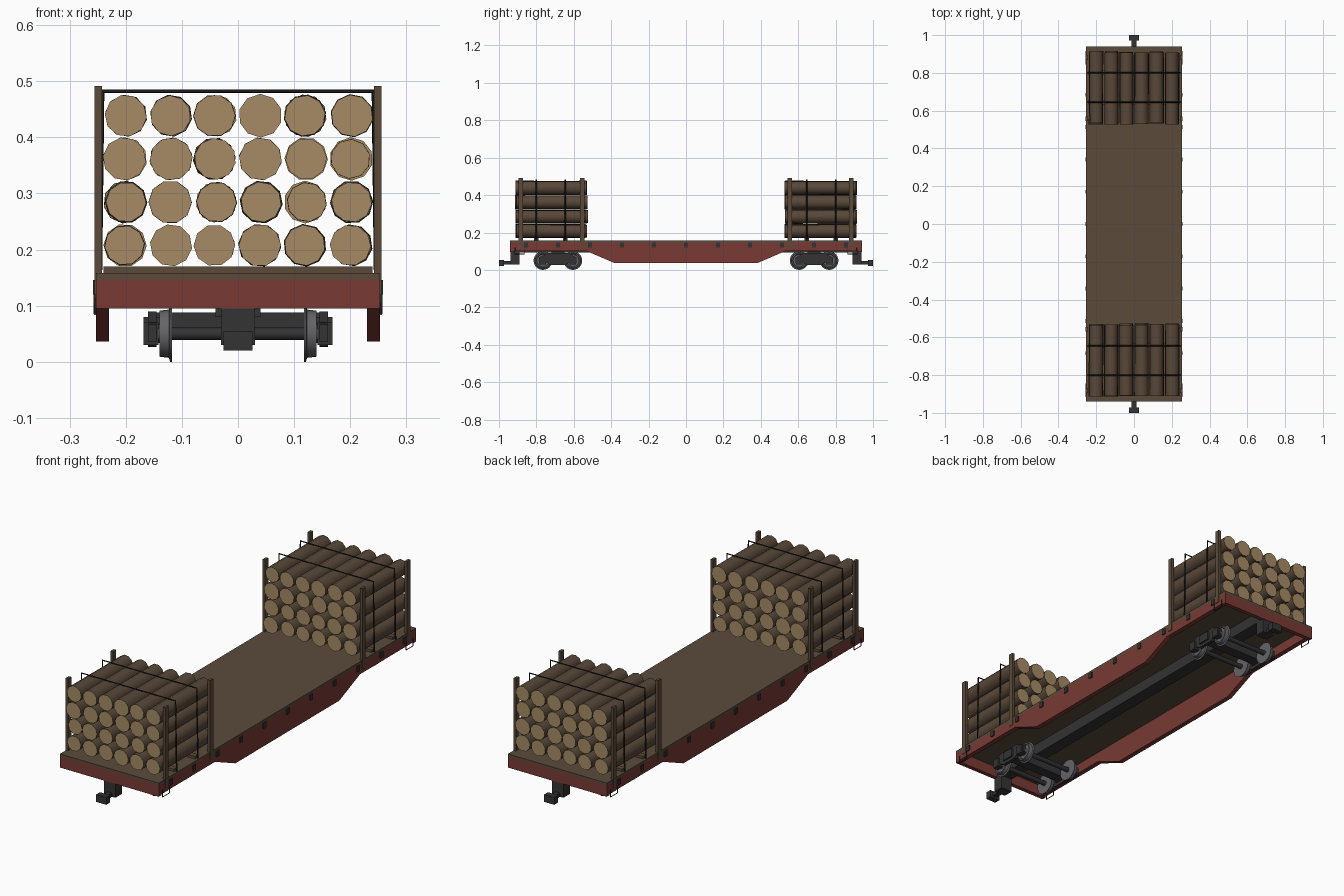
import bpy, bmesh, math, random
from mathutils import Matrix, Vector

random.seed(4)
if "Cube" in bpy.data.objects:
    bpy.data.objects.remove(bpy.data.objects["Cube"])


def material(name, r, g, b):
    m = bpy.data.materials.new(name)
    m.use_nodes = True
    m.diffuse_color = (r, g, b, 1)
    m.node_tree.nodes["Principled BSDF"].inputs["Base Color"].default_value = (r, g, b, 1)
    return m


RED = material("oxide red", 0.19, 0.042, 0.035)
WOOD = material("deck wood", 0.105, 0.07, 0.043)
BARK = material("bark", 0.098, 0.064, 0.04)
CUT = material("cut log end", 0.38, 0.26, 0.13)
IRON = material("dark iron", 0.033, 0.033, 0.035)
STEEL = material("wheel steel", 0.13, 0.13, 0.14)
STRAP = material("black strap", 0.01, 0.01, 0.011)


def finish(bm, name, mats, smooth=None):
    bmesh.ops.recalc_face_normals(bm, faces=bm.faces)
    me = bpy.data.meshes.new(name)
    bm.to_mesh(me)
    bm.free()
    for m in mats:
        me.materials.append(m)
    ob = bpy.data.objects.new(name, me)
    bpy.context.collection.objects.link(ob)
    if smooth:
        bpy.ops.object.select_all(action='DESELECT')
        ob.select_set(True)
        bpy.context.view_layer.objects.active = ob
        bpy.ops.object.shade_smooth_by_angle(angle=math.radians(smooth))
    return ob


def add_box(bm, x0, x1, y0, y1, z0, z1):
    centre = Vector((x0 + x1, y0 + y1, z0 + z1)) / 2
    size = Matrix.Diagonal((abs(x1 - x0), abs(y1 - y0), abs(z1 - z0), 1))
    bmesh.ops.create_cube(bm, size=1, matrix=Matrix.Translation(centre) @ size)


def add_cylinder(bm, axis, centre, r1, r2, length, sides, spin=0):
    turn = Matrix.Rotation(math.pi / 2, 4, 'Y' if axis == 'X' else 'X')
    m = Matrix.Translation(centre) @ turn @ Matrix.Rotation(spin, 4, 'Z')
    bmesh.ops.create_cone(bm, cap_ends=True, segments=sides, radius1=r1,
                          radius2=r2, depth=length, matrix=m)


def add_plate(bm, x0, x1, outline, y=0):
    # Extrude a (y, z) outline along x
    face = bm.faces.new([bm.verts.new((x0, y + p, q)) for p, q in outline])
    ext = bmesh.ops.extrude_face_region(bm, geom=[face])["geom"]
    verts = [v for v in ext if isinstance(v, bmesh.types.BMVert)]
    bmesh.ops.translate(bm, verts=verts, vec=(x1 - x0, 0, 0))


def bar(name, points, radius, mat):
    # Bent rod along a list of points
    cu = bpy.data.curves.new(name, 'CURVE')
    cu.dimensions = '3D'
    cu.bevel_depth = radius
    cu.bevel_resolution = 0
    cu.use_fill_caps = True
    sp = cu.splines.new('POLY')
    sp.points.add(len(points) - 1)
    for pt, co in zip(sp.points, points):
        pt.co = (*co, 1)
    cu.materials.append(mat)
    ob = bpy.data.objects.new(name, cu)
    bpy.context.collection.objects.link(ob)
    bpy.ops.object.select_all(action='DESELECT')
    ob.select_set(True)
    bpy.context.view_layer.objects.active = ob
    bpy.ops.object.convert(target='MESH')


# Deck
bm = bmesh.new()
add_box(bm, -0.253, 0.253, -0.94, 0.94, 0.146, 0.158)
finish(bm, "deck", [WOOD])

# Side sills with deep middle, and end sills
half = [(0.93, 0.146), (0.93, 0.1), (0.53, 0.1), (0.38, 0.036)]
outline = half + [(-y, z) for y, z in reversed(half)]
for s, side in ((1, "left"), (-1, "right")):
    bm = bmesh.new()
    add_plate(bm, s * 0.23, s * 0.253, outline)
    finish(bm, side + "_side_sill", [RED])
for s, end in ((-1, "front"), (1, "back")):
    bm = bmesh.new()
    add_box(bm, -0.253, 0.253, s * 0.92, s * 0.94, 0.095, 0.147)
    finish(bm, end + "_end_sill", [RED])

# Centre sill
bm = bmesh.new()
add_box(bm, -0.03, 0.03, -0.92, 0.92, 0.094, 0.146)
finish(bm, "centre_sill", [IRON])

# Stake pockets along both sides
bm = bmesh.new()
for s in (-1, 1):
    for i in range(-5, 6):
        y = i * 0.171
        add_box(bm, s * 0.25, s * 0.258, y - 0.01, y + 0.01, 0.12, 0.146)
finish(bm, "stake_pockets", [IRON])

# Corner steps
for s in (-1, 1):
    for e in (-1, 1):
        x = s * 0.255
        bar("corner_step", [(x, e * 0.915, 0.12), (x, e * 0.915, 0.085),
                            (x, e * 0.865, 0.085), (x, e * 0.865, 0.12)], 0.0025, IRON)


def truck(name, yc):
    # Side frames with journal boxes, and the bolster
    bm = bmesh.new()
    prof = [(0.1, 0.036), (0.1, 0.066), (0.055, 0.09), (-0.055, 0.09), (-0.1, 0.066),
            (-0.1, 0.036), (-0.06, 0.04), (-0.04, 0.026), (0.04, 0.026), (0.06, 0.04)]
    for s in (-1, 1):
        add_plate(bm, s * 0.145, s * 0.16, prof, yc)
        add_box(bm, s * 0.14, s * 0.168, yc - 0.03, yc + 0.03, 0.04, 0.08)
        for a in (-0.08, 0.08):
            add_box(bm, s * 0.142, s * 0.168, yc + a - 0.017, yc + a + 0.017, 0.03, 0.07)
    add_box(bm, -0.15, 0.15, yc - 0.025, yc + 0.025, 0.045, 0.088)
    add_box(bm, -0.04, 0.04, yc - 0.035, yc + 0.035, 0.08, 0.098)
    finish(bm, name + "_truck_frame", [IRON])
    # Axles and flanged wheels
    for a in (-0.08, 0.08):
        bm = bmesh.new()
        add_cylinder(bm, 'X', (0, yc + a, 0.05), 0.011, 0.011, 0.3, 12)
        finish(bm, name + "_axle", [IRON], 40)
        bm = bmesh.new()
        rings = [(0.118, 0.012), (0.118, 0.05), (0.121, 0.05), (0.123, 0.043), (0.14, 0.041),
                 (0.14, 0.035), (0.134, 0.032), (0.134, 0.018), (0.142, 0.016), (0.142, 0.0)]
        for s in (-1, 1):
            vs = [bm.verts.new((s * x, yc + a, 0.05 + r)) for x, r in rings]
            es = [bm.edges.new(p) for p in zip(vs, vs[1:])]
            bmesh.ops.spin(bm, geom=vs + es, cent=(0, yc + a, 0.05), axis=(1, 0, 0),
                           angle=math.tau, steps=24)
        bmesh.ops.remove_doubles(bm, verts=bm.verts, dist=0.0002)
        finish(bm, name + "_wheels", [STEEL], 35)


def coupler(name, s):
    bm = bmesh.new()
    add_box(bm, -0.03, 0.03, s * 0.89, s * 0.938, 0.03, 0.1)
    add_box(bm, -0.012, 0.012, s * 0.92, s * 0.985, 0.03, 0.047)
    add_box(bm, -0.026, 0.026, s * 0.972, s * 1.0, 0.02, 0.054)
    finish(bm, name + "_coupler", [IRON])


def log_load(name, s):
    # Stacked logs, bark on the sides and cut wood on the ends
    bm = bmesh.new()
    for col in range(6):
        for row in range(4):
            x = (col - 2.5) * 0.0805 + random.uniform(-0.002, 0.002)
            z = 0.2075 + row * 0.077
            y = s * 0.72 + random.uniform(-0.005, 0.005)
            r1, r2 = random.uniform(0.035, 0.039), random.uniform(0.035, 0.039)
            add_cylinder(bm, 'Y', (x, y, z), r1, r2, random.uniform(0.37, 0.382),
                         10, random.uniform(0, 1))
    for f in bm.faces:
        f.material_index = int(abs(f.normal.y) > 0.9)
    finish(bm, name + "_logs", [BARK, CUT], 40)
    # Bearers under the logs
    bm = bmesh.new()
    for y in (0.645, 0.8):
        add_box(bm, -0.24, 0.24, s * y - 0.012, s * y + 0.012, 0.158, 0.17)
    finish(bm, name + "_bearers", [WOOD])
    # Upright stakes
    bm = bmesh.new()
    for y in (0.556, 0.884):
        for x in (-0.249, 0.249):
            add_box(bm, x - 0.0065, x + 0.0065, s * y - 0.012, s * y + 0.012, 0.12, 0.491)
    finish(bm, name + "_stakes", [WOOD])
    # Straps over the load
    for y in (0.645, 0.8):
        bar(name + "_strap", [(-0.246, s * y, 0.158), (-0.241, s * y, 0.482),
                              (0.241, s * y, 0.482), (0.246, s * y, 0.158)], 0.004, STRAP)


for s, end in ((-1, "front"), (1, "back")):
    truck(end, s * 0.685)
    coupler(end, s)
    log_load(end, s)
